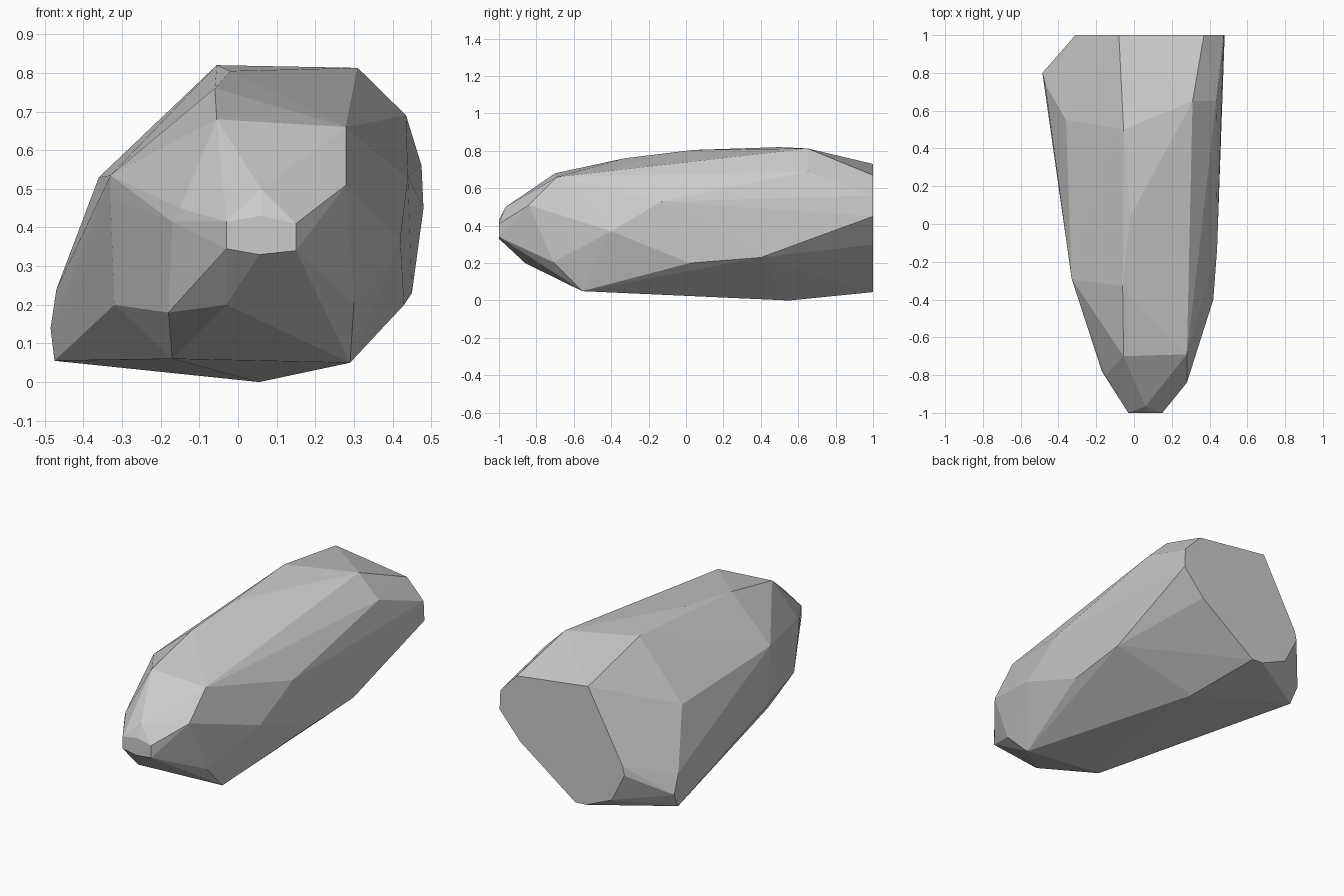
import bpy, bmesh

# flat cut outlines at the two ends (x, z)
nose = [(-.03, .415), (-.03, .345), (.055, .33), (.15, .34), (.15, .41), (.06, .43)]
back = [(-.08, .73), (.37, .67), (.475, .56), (.48, .45), (.35, .30),
        (0, .045), (-.07, .05), (-.23, .12), (-.31, .28), (-.3, .33)]

# chipped corners of the boulder body (x, y, z)
nose_slope = [(-.17, -.76, .345), (-.17, -.78, .415), (-.15, -.8, .45),
              (.06, -.965, .5), (.28, -.78, .36), (.28, -.84, .51),
              (-.03, -.86, .2), (-.18, -.72, .18), (.3, -.71, .205)]
top = [(.28, -.69, .66), (-.055, -.7, .68), (-.06, -.33, .76),
       (-.02, .04, .805), (-.055, .5, .82), (.31, .65, .813)]
right = [(.42, -.4, .37), (.44, -.13, .53), (.43, .02, .2),
         (.45, .4, .23), (.435, .65, .69)]
left = [(-.33, -.29, .535), (-.33, -.29, .475), (-.36, .55, .53),
        (-.32, -.28, .2), (-.47, .74, .24), (-.485, .8, .14)]
bottom = [(.29, -.555, .05), (-.17, -.5, .06), (.055, .55, 0), (-.475, .75, .055)]

points = [(x, -1, z) for x, z in nose] + [(x, 1, z) for x, z in back]
points += nose_slope + top + right + left + bottom

# wrap the corners in a faceted stone skin
bm = bmesh.new()
for p in points:
    bm.verts.new(p)
hull = bmesh.ops.convex_hull(bm, input=bm.verts)
loose = [v for v in bm.verts if not v.link_faces]
bmesh.ops.delete(bm, geom=loose, context='VERTS')
bmesh.ops.dissolve_limit(bm, angle_limit=.01, verts=bm.verts, edges=bm.edges)
bmesh.ops.recalc_face_normals(bm, faces=bm.faces)

mesh = bpy.data.meshes.new("boulder")
bm.to_mesh(mesh)
bm.free()
boulder = bpy.data.objects.new("boulder", mesh)
bpy.context.collection.objects.link(boulder)
